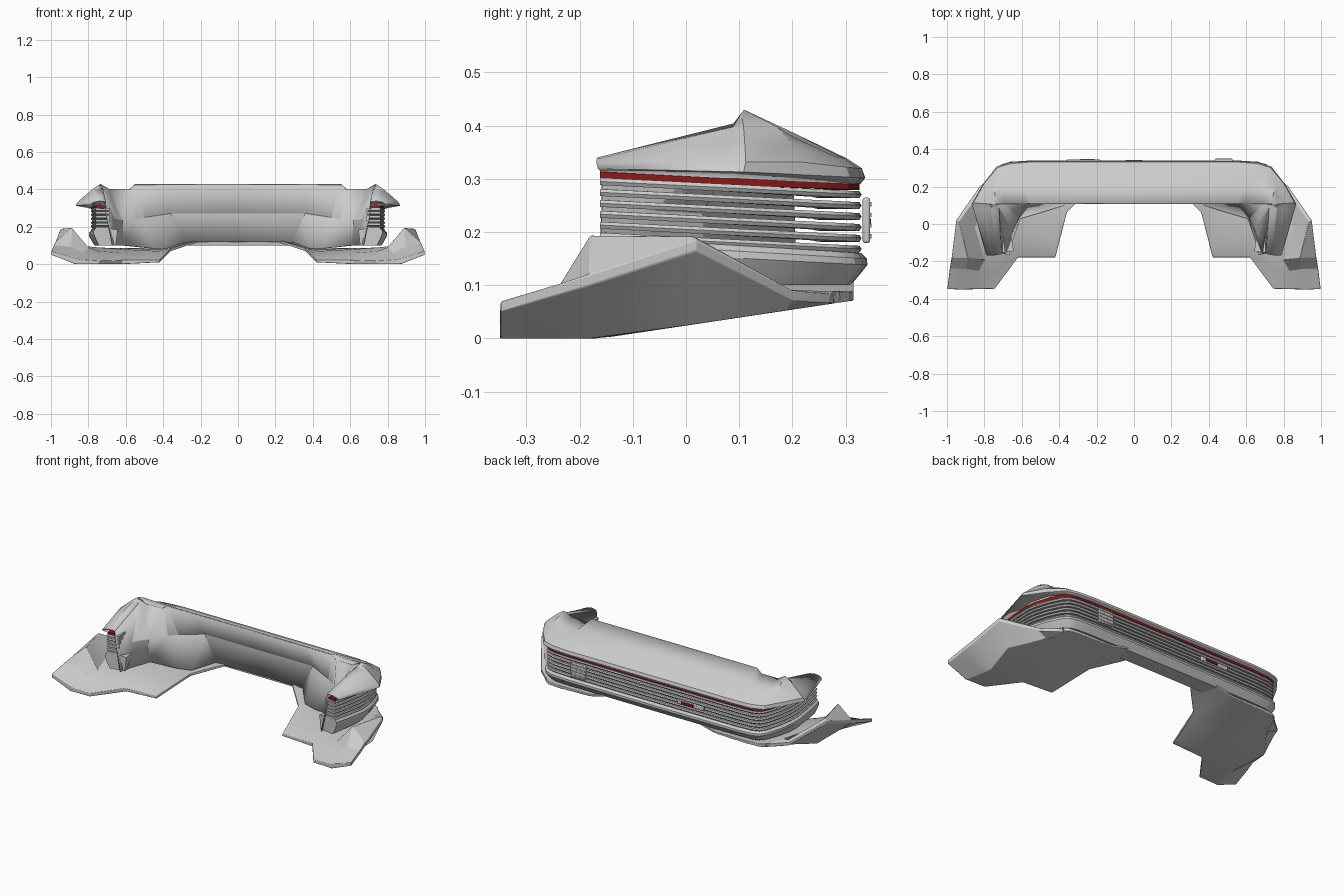
import bpy, bmesh
from mathutils import Vector


def finish(name, bm, mirror=True, thick=0, bevel=0, color=None, angle=0.5):
    bmesh.ops.remove_doubles(bm, verts=bm.verts, dist=0.0002)
    bmesh.ops.recalc_face_normals(bm, faces=bm.faces)
    me = bpy.data.meshes.new(name)
    bm.to_mesh(me)
    bm.free()
    ob = bpy.data.objects.new(name, me)
    bpy.context.collection.objects.link(ob)
    if color:
        mat = bpy.data.materials.new(name + "_paint")
        mat.diffuse_color = color
        me.materials.append(mat)
    bpy.ops.object.select_all(action='DESELECT')
    ob.select_set(True)
    bpy.context.view_layer.objects.active = ob
    bpy.ops.object.shade_smooth_by_angle(angle=angle)
    if mirror:
        ob.modifiers.new("mirror", 'MIRROR').merge_threshold = 0.0005
    if thick:
        s = ob.modifiers.new("thickness", 'SOLIDIFY')
        s.thickness, s.offset = thick, 0
    if bevel:
        b = ob.modifiers.new("bevel", 'BEVEL')
        b.width, b.segments, b.limit_method = bevel, 2, 'ANGLE'
    return ob


def grid(bm, cols):
    """Quads between neighbouring columns of points."""
    vs = [[bm.verts.new(p) for p in c] for c in cols]
    for a, b in zip(vs, vs[1:]):
        for i in range(len(a) - 1):
            bm.faces.new((a[i], b[i], b[i + 1], a[i + 1]))
    return vs


def sweep(name, path, profile, color=None):
    """Closed profile (inset, z, rise towards the front) along a plan path."""
    bm = bmesh.new()
    pts = [Vector(p) for p in path]
    cols = []
    for i, p in enumerate(pts):
        d1 = (p - pts[i - 1]).normalized() if i else Vector((1, 0))
        d2 = (pts[i + 1] - p).normalized() if i + 1 < len(pts) else d1
        t = (d1 + d2).normalized()
        n = Vector((t.y, -t.x)) / max(0.6, t.dot(d1))
        cols.append([(*(p + n * o), z + k * (0.33 - p.y)) for o, z, k in profile])
    vs = grid(bm, [c + c[:1] for c in cols])
    bm.faces.new(vs[-1][:-1])
    return finish(name, bm, color=color)


def box(name, c, s, color=None, bevel=0.004):
    bm = bmesh.new()
    bmesh.ops.create_cube(bm, size=1)
    for v in bm.verts:
        v.co = Vector([c[i] + v.co[i] * s[i] for i in range(3)])
    return finish(name, bm, False, bevel=bevel, color=color)


RED = (0.25, 0.01, 0.01, 1)
# Plan of the wrap-around grille, centre to side end
U = [(0, .33), (.56, .328), (.66, .322), (.705, .308), (.732, .275),
     (.765, .19), (.783, .11), (.787, .05), (.777, -.06), (.762, -.162)]

# Grille slats
for i in range(6):
    z = .168 + i * .0205
    sweep(f"grille_slat_{i + 1}", U,
          [(.004, z + .006, .05), (0, z, .05), (.004, z - .007, .05),
           (.075, z - .007, .05), (.075, z + .006, .05)])

# Red accent line under the hood
sweep("red_strip", U, [(.004, .297, .035), (.004, .279, .035), (.05, .279, .035), (.05, .297, .035)], RED)

# Lower lip of the bumper
sweep("lower_lip", U, [(.04, .168, .06), (.0, .16, .06), (-.01, .15, .06), (-.011, .138, .055),
                       (.01, .112, .01), (.02, .10, 0), (.11, .10, 0), (.12, .165, .04)])

# Hood shell with its raised corners
bm = bmesh.new()
grid(bm, [
    [(0, .108, .427), (0, .2, .384), (0, .3, .336), (0, .328, .318), (0, .334, .302), (0, .325, .292)],
    [(.55, .108, .427), (.55, .2, .384), (.56, .3, .336), (.56, .328, .318), (.56, .333, .302), (.56, .324, .292)],
    [(.58, .108, .4), (.6, .2, .372), (.64, .295, .336), (.66, .32, .318), (.662, .326, .302), (.66, .316, .292)],
    [(.69, .108, .4), (.69, .2, .376), (.705, .275, .341), (.728, .3, .32), (.733, .305, .304), (.722, .295, .293)],
    [(.735, .108, .427), (.745, .17, .395), (.765, .2, .362), (.80, .215, .33), (.803, .215, .309), (.775, .21, .297)],
    [(.74, .104, .42), (.775, .108, .40), (.81, .11, .37), (.856, .112, .33), (.865, .108, .314), (.80, .10, .303)],
    [(.722, .098, .403), (.765, .09, .395), (.80, .08, .364), (.845, .07, .332), (.852, .065, .315), (.79, .06, .304)],
    [(.708, -.16, .333), (.738, -.166, .337), (.76, -.168, .334), (.78, -.168, .328), (.788, -.165, .32), (.765, -.16, .316)]])
finish("hood_shell", bm, thick=.006, angle=.4)

# Inner wall behind the grille
bm = bmesh.new()
grid(bm, [
    [(0, .11, .427), (0, .2, .272), (0, .205, .12)],
    [(.37, .11, .427), (.36, .2, .272), (.29, .205, .117)],
    [(.55, .11, .427), (.5, .15, .25), (.38, .1, .085)],
    [(.58, .11, .4), (.55, .12, .24), (.46, .075, .085)],
    [(.69, .108, .4), (.62, .03, .235), (.61, .03, .10)],
    [(.735, .104, .42), (.65, -.03, .24), (.63, -.03, .10)],
    [(.724, .096, .403), (.665, -.06, .24), (.645, -.07, .10)],
    [(.709, -.158, .333), (.70, -.158, .25), (.67, -.165, .10)]])
finish("inner_wall", bm, thick=.006, angle=.25)

# Splitter wings with upright outer fins
top = [
    [(.23, .19, .125), (.23, .2, .125), (.24, .22, .125), (.25, .25, .125), (.26, .28, .125), (.27, .315, .125)],
    [(.36, .06, .085), (.365, .07, .085), (.37, .1, .085), (.38, .16, .085), (.38, .24, .088), (.4, .315, .092)],
    [(.42, -.178, .022), (.42, -.14, .035), (.42, -.08, .05), (.43, .03, .07), (.43, .17, .08), (.43, .315, .088)],
    [(.62, -.178, .022), (.62, -.14, .04), (.62, -.08, .06), (.62, .03, .08), (.62, .17, .085), (.62, .315, .088)],
    [(.745, -.346, .018), (.745, -.25, .045), (.745, -.17, .07), (.75, .0, .09), (.72, .17, .088), (.70, .308, .088)],
    [(.85, -.348, .025), (.83, -.25, .06), (.80, -.19, .09), (.85, -.02, .10), (.775, .18, .09), (.73, .288, .088)],
    [(.92, -.35, .045), (.895, -.24, .095), (.888, -.18, .194), (.935, .015, .192), (.81, .19, .092), (.738, .278, .088)],
    [(.998, -.348, .07), (.985, -.24, .102), (.975, -.18, .12), (.95, .02, .185), (.825, .2, .09), (.745, .27, .086)]]


def under(p, col):
    x, y, z = p
    if col == 7:  # the underside climbs to the fin's outer edge
        return (x, y, z - .02)
    b = max(0, y + .16) * .15 + max(0, .45 - x) * .42
    return (x - (.05 if col == 6 else 0), y, min(b, z - .012))


bm = bmesh.new()
n = len(top[0])
ring = [c + [under(p, i) for p in reversed(c)] + c[:1] for i, c in enumerate(top)]
vs = grid(bm, ring)
for e in (vs[0], vs[-1]):
    for i in range(n - 1):
        bm.faces.new((e[i], e[i + 1], e[2 * n - 2 - i], e[2 * n - 1 - i]))
finish("splitter_wing", bm, bevel=.003, angle=.4)

# Square mesh plate and red badge on the grille face
box("grille_plate", (.48, .339, .222), (.1, .014, .085))
for i in range(4):
    box(f"plate_bar_{i + 1}", (.48, .346, .192 + i * .02), (.09, .006, .008), bevel=.001)
box("badge_base", (-.27, .338, .217), (.18, .012, .026))
box("badge_red_bar", (-.25, .345, .217), (.08, .006, .016), RED, .001)
